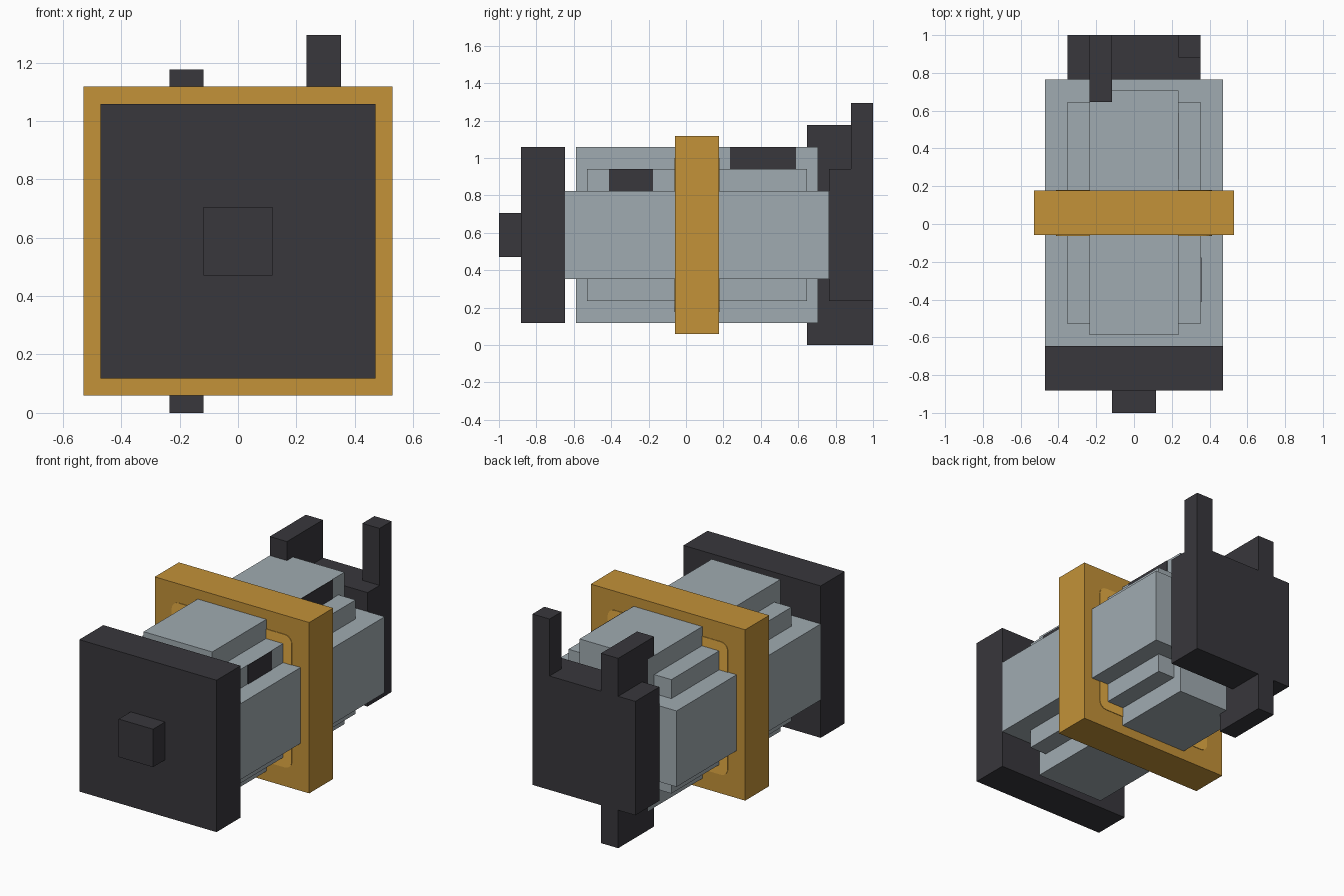
import bpy, bmesh, math

if "Cube" in bpy.data.objects:
    bpy.data.objects.remove(bpy.data.objects["Cube"])

U = 2 / 17  # block module


def material(name, srgb):
    m = bpy.data.materials.new(name)
    lin = [((c / 255 + 0.055) / 1.055) ** 2.4 for c in srgb]
    m.diffuse_color = (*lin, 1)
    m.use_nodes = True
    m.node_tree.nodes["Principled BSDF"].inputs["Base Color"].default_value = m.diffuse_color
    return m


dark = material("dark charcoal", (56, 55, 60))
grey = material("blue grey", (160, 171, 177))
gold = material("gold", (195, 146, 56))
bright = material("bright gold", (228, 172, 68))


def finish(name, bm, mat):
    bmesh.ops.recalc_face_normals(bm, faces=bm.faces)
    me = bpy.data.meshes.new(name)
    bm.to_mesh(me)
    bm.free()
    me.materials.append(mat)
    ob = bpy.data.objects.new(name, me)
    bpy.context.collection.objects.link(ob)
    return ob


# Box from ranges in modules: x from the centre, y from the front, z from the ground
def box(name, x, y, z, mat):
    bm = bmesh.new()
    bmesh.ops.create_cube(bm, size=1)
    for v in bm.verts:
        v.co = ((x[0] + (v.co.x + .5) * (x[1] - x[0])) * U,
                (y[0] + (v.co.y + .5) * (y[1] - y[0])) * U - 1,
                (z[0] + (v.co.z + .5) * (z[1] - z[0])) * U)
    return finish(name, bm, mat)


# Front plate and knob
box("front_plate", (-4, 4), (1, 3), (1, 9), dark)
box("front_knob", (-1, 1), (0, 1), (4, 6), dark)

# Stepped barrel
box("barrel_wide", (-4, 4), (3, 15), (3, 7), grey)
box("barrel_middle", (-3, 3), (4, 14), (2, 8), grey)
box("barrel_tall", (-2, 2), (3.5, 14.5), (1, 9), grey)

# Dark slots on the right side of the barrel
box("front_slot", (2.99, 3.03), (5, 7), (7, 8), dark)
box("rear_slot", (1.99, 2.03), (10.5, 13.5), (8, 9), dark)

# Central collar
box("collar", (-4.5, 4.5), (8, 10), (.5, 9.5), gold)


# Rounded inlay on a collar face
def inlay(name, y):
    bm = bmesh.new()
    half, r = 3.5, .4
    ring = []
    for q in range(4):
        cx = (half - r) * (1 if q in (0, 3) else -1)
        cz = (half - r) * (1 if q in (0, 1) else -1)
        for i in range(5):
            a = math.radians(90 * q + 22.5 * i)
            ring.append(bm.verts.new(((cx + r * math.cos(a)) * U, y * U - 1,
                                      (5 + cz + r * math.sin(a)) * U)))
    face = bm.faces.new(ring)
    out = bmesh.ops.extrude_face_region(bm, geom=[face])
    step = .03 * U * (-1 if y < 9 else 1)
    for v in out["geom"]:
        if isinstance(v, bmesh.types.BMVert):
            v.co.y += step
    finish(name, bm, bright)


inlay("front_inlay", 8)
inlay("back_inlay", 10)

# Rear block with sight post and vertical fin
box("rear_block", (-3, 3), (15, 17), (2, 8), dark)
box("rear_post", (2, 3), (16, 17), (8, 11), dark)
box("rear_fin_upper", (-2, -1), (14, 17), (8, 10), dark)
box("rear_fin_middle", (-2, -1), (14, 15), (2, 8), dark)
box("rear_fin_lower", (-2, -1), (14, 17), (0, 2), dark)
